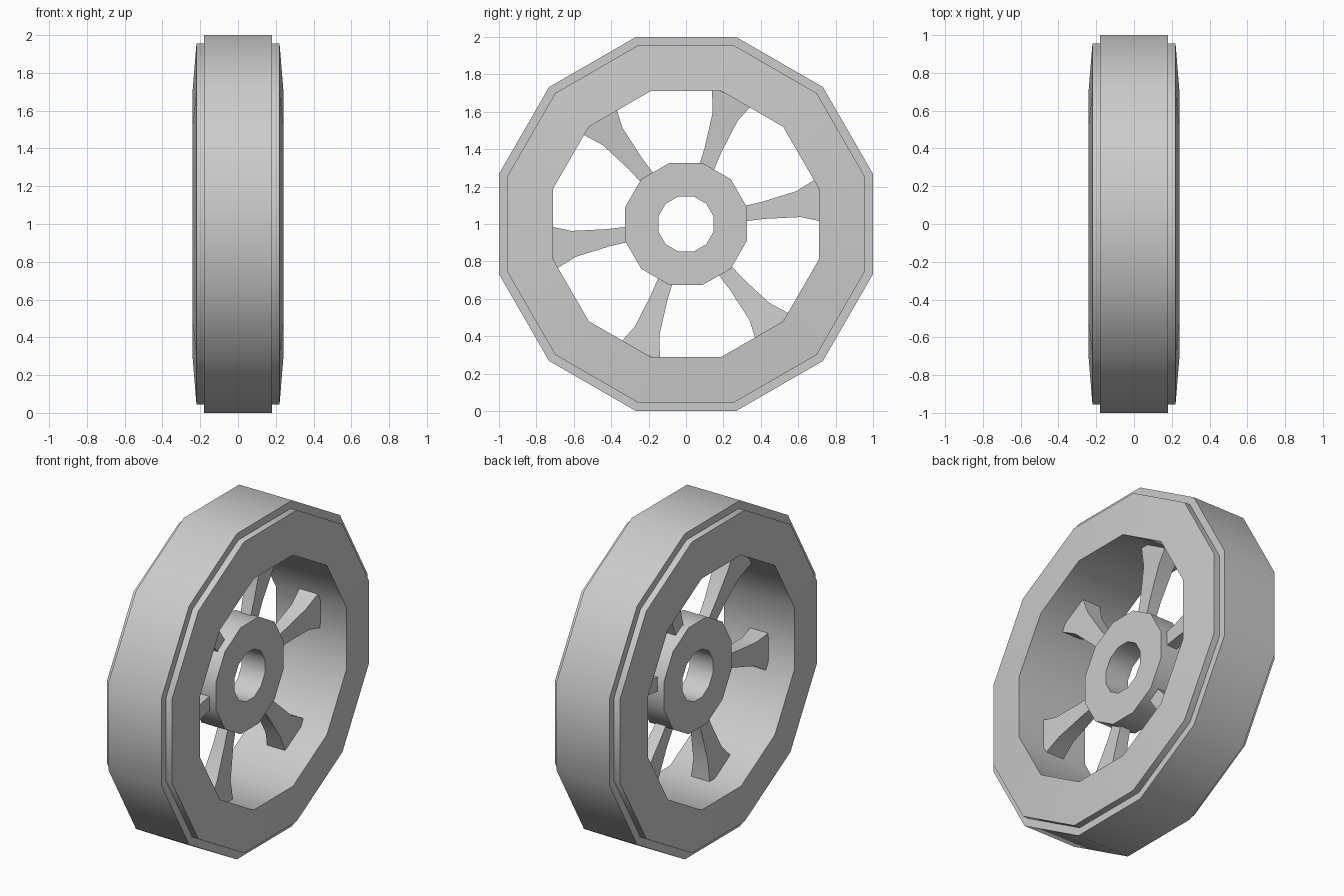
import bpy, bmesh, math
from mathutils import Matrix

if "Cube" in bpy.data.objects:
    bpy.data.objects.remove(bpy.data.objects["Cube"])

SIDES = 12
FLAT = 1 / math.cos(math.pi / SIDES)   # flat radius -> corner radius

grey = bpy.data.materials.new("grey")
grey.diffuse_color = (0.6, 0.6, 0.6, 1)
grey.use_nodes = True
grey.node_tree.nodes["Principled BSDF"].inputs["Base Color"].default_value = grey.diffuse_color


def finish(bm, name):
    bmesh.ops.recalc_face_normals(bm, faces=bm.faces)
    mesh = bpy.data.meshes.new(name)
    bm.to_mesh(mesh)
    bm.free()
    mesh.materials.append(grey)
    obj = bpy.data.objects.new(name, mesh)
    bpy.context.collection.objects.link(obj)
    obj.location.z = 1
    bpy.ops.object.select_all(action='DESELECT')
    bpy.context.view_layer.objects.active = obj
    obj.select_set(True)
    bpy.ops.object.shade_smooth_by_angle(angle=math.radians(35))


def ring(name, half_profile):
    """Turn a closed section, mirrored in x, around the axle."""
    section = half_profile + [(-x, r) for x, r in reversed(half_profile)]
    bm = bmesh.new()
    loops = []
    for k in range(SIDES):
        a = 2 * math.pi * (k + 0.5) / SIDES
        loops.append([bm.verts.new((x, r * FLAT * math.cos(a), r * FLAT * math.sin(a)))
                      for x, r in section])
    n = len(section)
    for k in range(SIDES):
        p, q = loops[k], loops[(k + 1) % SIDES]
        for i in range(n):
            j = (i + 1) % n
            bm.faces.new((p[i], p[j], q[j], q[i]))
    finish(bm, name)


# Tyre with stepped shoulders and slightly bulging side walls
ring("tyre", [(0.18, 1.0), (0.18, 0.955), (0.22, 0.955), (0.24, 0.71)])

# Hub with axle hole
ring("hub", [(0.08, 0.327), (0.08, 0.148)])

# Six flared spokes: (radius, half width, half thickness)
stations = [(0.30, 0.04, 0.033), (0.42, 0.046, 0.038),
            (0.61, 0.07, 0.05), (0.71, 0.11, 0.062), (0.73, 0.115, 0.063)]
for s in range(6):
    bm = bmesh.new()
    rows = [[bm.verts.new((sx * t, r, sy * w))
             for sx, sy in ((1, 1), (-1, 1), (-1, -1), (1, -1))]
            for r, w, t in stations]
    for p, q in zip(rows, rows[1:]):
        for i in range(4):
            j = (i + 1) % 4
            bm.faces.new((p[i], p[j], q[j], q[i]))
    bm.faces.new(rows[0])
    bm.faces.new(rows[-1])
    turn = Matrix.Rotation(math.radians(10 + 60 * s), 4, 'X')
    bmesh.ops.transform(bm, matrix=turn, verts=bm.verts)
    finish(bm, f"spoke_{s + 1}")
